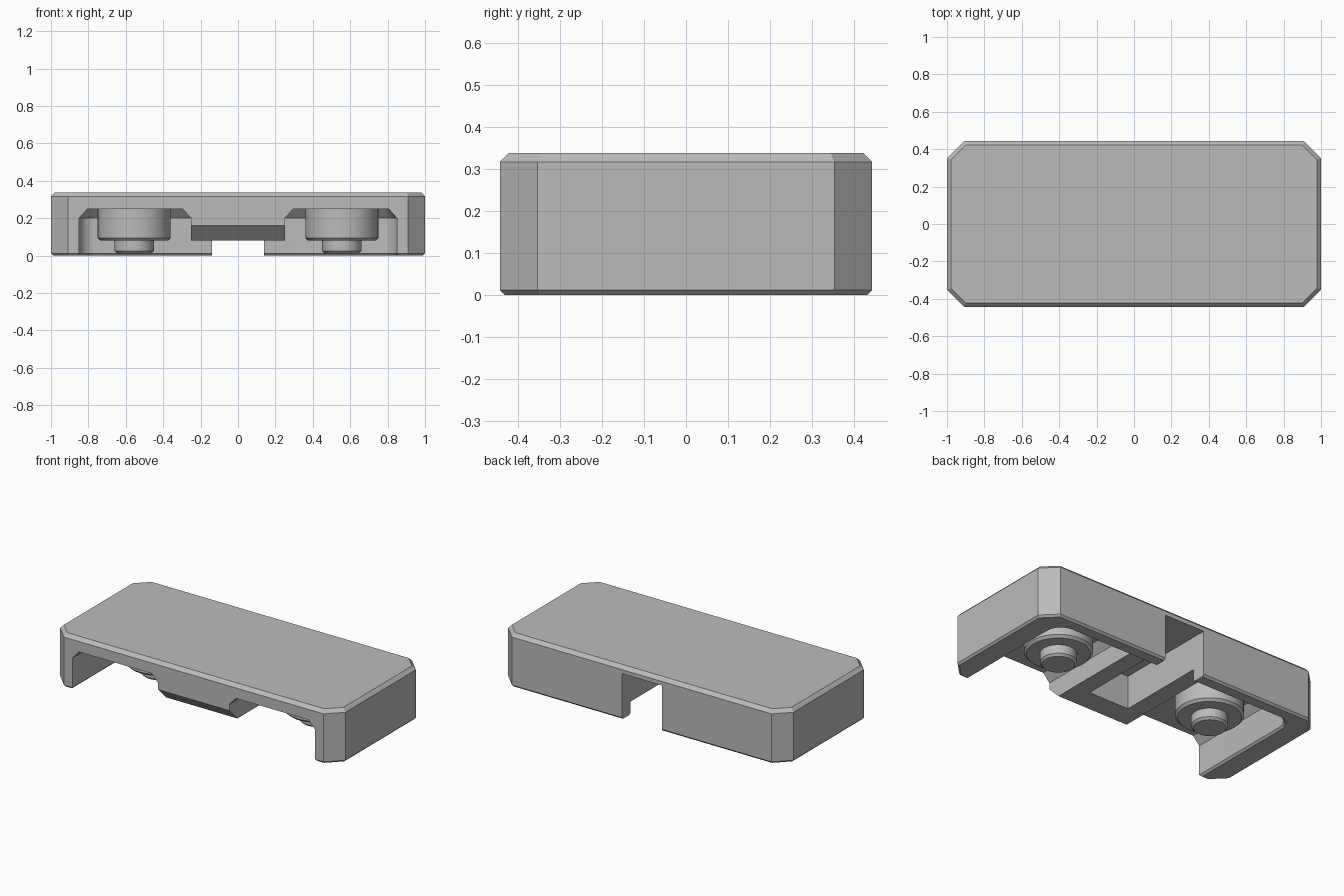
import bpy, bmesh, math

if "Cube" in bpy.data.objects:
    bpy.data.objects.remove(bpy.data.objects["Cube"], do_unlink=True)

HALF_X, HALF_Y, TOP = 1.0, 0.4425, 0.338
WALL_Y = 0.355            # inner face of the back wall

grey = bpy.data.materials.new("plain grey")
grey.use_nodes = True
grey.diffuse_color = (0.5, 0.5, 0.5, 1)
grey.node_tree.nodes["Principled BSDF"].inputs["Base Color"].default_value = (0.5, 0.5, 0.5, 1)


def loft(name, rings):
    """Closed solid through a list of matching point rings."""
    bm = bmesh.new()
    loops = [[bm.verts.new(p) for p in ring] for ring in rings]
    n = len(loops[0])
    for low, high in zip(loops, loops[1:]):
        for i in range(n):
            j = (i + 1) % n
            bm.faces.new((low[i], low[j], high[j], high[i]))
    bm.faces.new(loops[0][::-1])
    bm.faces.new(loops[-1])
    bmesh.ops.recalc_face_normals(bm, faces=bm.faces)
    mesh = bpy.data.meshes.new(name)
    bm.to_mesh(mesh)
    bm.free()
    obj = bpy.data.objects.new(name, mesh)
    bpy.context.collection.objects.link(obj)
    mesh.materials.append(grey)
    return obj


def octagon(z, inset):
    x, y = HALF_X - inset, HALF_Y - inset
    c = 0.09 - inset * (2 - math.sqrt(2))
    quarter = [(x, y - c), (x - c, y)]
    half = quarter + [(-a, b) for a, b in reversed(quarter)]
    return [(a, b, z) for a, b in half + [(-a, -b) for a, b in half]]


def pocket_outline(side, z, inset, radius=0.09):
    x0, x1, y1, r = 0.25 + inset, 0.85 - inset, WALL_Y - inset, radius - inset
    pts = [(x0, -0.6), (x1, -0.6)]
    for i in range(9):
        a = math.pi / 2 * i / 8
        pts.append((x1 - r + r * math.cos(a), y1 - r + r * math.sin(a)))
    pts.append((x0, y1))
    return [(side * x, y, z) for x, y in pts]


def disc(side, radius, z, sides=40):
    return [(side * 0.555 + radius * math.cos(math.tau * i / sides),
             radius * math.sin(math.tau * i / sides), z) for i in range(sides)]


def smooth(obj):
    bpy.ops.object.select_all(action='DESELECT')
    obj.select_set(True)
    bpy.context.view_layer.objects.active = obj
    bpy.ops.object.shade_smooth_by_angle(angle=math.radians(30))


# Outer shell with chamfered corners and rims
body = loft("body", [octagon(0, 0.012), octagon(0.012, 0),
                     octagon(0.316, 0), octagon(TOP, 0.021)])

# Two side pockets, open at the front, with chamfered ceilings
cutters = [loft("pocket_cutter", [pocket_outline(s, -0.01, -0.022),
                                  pocket_outline(s, 0.012, 0),
                                  pocket_outline(s, 0.2, 0),
                                  pocket_outline(s, 0.25, 0.045)]) for s in (-1, 1)]

# Space below the raised middle block, with its sloped front edge
profile = [(-0.6, -0.01), (WALL_Y + 0.022, -0.01), (WALL_Y, 0.012), (WALL_Y, 0.08),
           (0.08 - HALF_Y, 0.08), (-HALF_Y, 0.16), (-0.6, 0.3175)]
cutters.append(loft("middle_cutter", [[(x, y, z) for y, z in profile] for x in (-0.3, 0.3)]))

# Deep channel running out through the back wall
cutters.append(loft("channel_cutter", [
    [(-0.14, -0.22, z), (0.14, -0.22, z), (0.14, 0.6, z), (-0.14, 0.6, z)]
    for z in (-0.1, 0.29)]))

bpy.context.view_layer.objects.active = body
for cutter in cutters:
    mod = body.modifiers.new("cut", 'BOOLEAN')
    mod.operation = 'DIFFERENCE'
    mod.solver = 'EXACT'
    mod.object = cutter
    bpy.ops.object.modifier_apply(modifier=mod.name)
    bpy.data.objects.remove(cutter, do_unlink=True)
smooth(body)

# Stepped round pegs hanging in the pockets
for s, label in ((1, "left"), (-1, "right")):
    smooth(loft(label + "_peg", [
        disc(s, 0.092, 0.012), disc(s, 0.105, 0.025), disc(s, 0.105, 0.08),
        disc(s, 0.18, 0.08), disc(s, 0.195, 0.095), disc(s, 0.195, 0.26)]))
